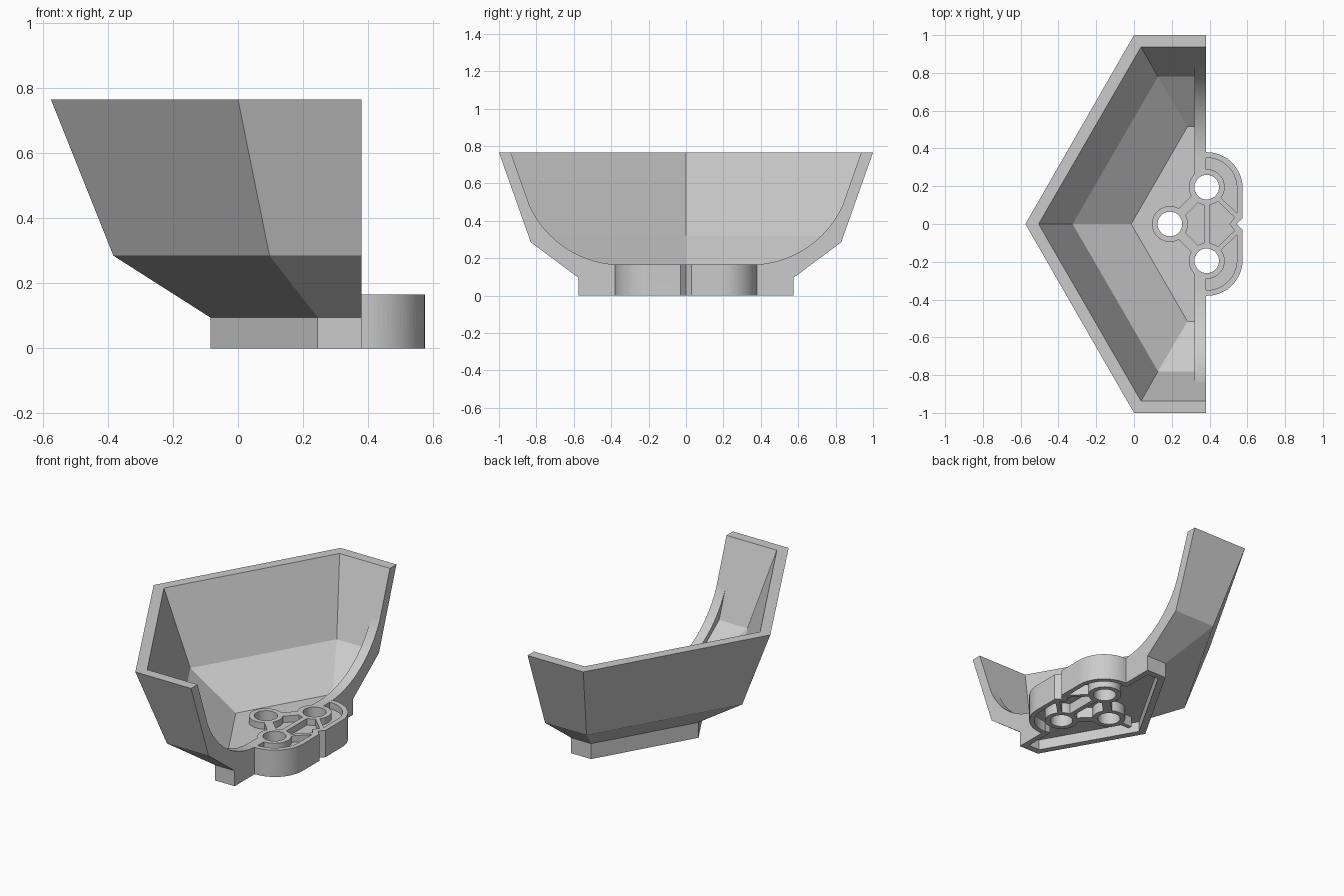
import bpy, bmesh
from math import sin, cos, pi, radians, hypot

if "Cube" in bpy.data.objects:
    bpy.data.objects.remove(bpy.data.objects["Cube"])

HEIGHT, FLOOR, CEIL, FACE = 0.165, 0.125, 0.065, 0.38
TUBES = [(0.19, 0), (0.385, 0.195), (0.385, -0.195)]


def finish(name, bm, smooth=False):
    bmesh.ops.recalc_face_normals(bm, faces=bm.faces)
    me = bpy.data.meshes.new(name)
    bm.to_mesh(me)
    bm.free()
    ob = bpy.data.objects.new(name, me)
    bpy.context.collection.objects.link(ob)
    if smooth:
        activate(ob)
        bpy.ops.object.shade_smooth_by_angle(angle=radians(30))
    return ob


def activate(ob):
    bpy.ops.object.select_all(action='DESELECT')
    ob.select_set(True)
    bpy.context.view_layer.objects.active = ob


def prism(bm, outline, lo, hi, axis='z'):
    """Extrude a 2D outline between lo and hi along z (xy outline) or x (yz outline)."""
    place = (lambda p, t: (p[0], p[1], t)) if axis == 'z' else (lambda p, t: (t, p[0], p[1]))
    a = [bm.verts.new(place(p, lo)) for p in outline]
    b = [bm.verts.new(place(p, hi)) for p in outline]
    bm.faces.new(a)
    bm.faces.new(b[::-1])
    for i in range(len(a)):
        j = (i + 1) % len(a)
        bm.faces.new((a[i], a[j], b[j], b[i]))


def arc(cx, cy, r, a0, a1, n):
    return [(cx + r * cos(radians(a0 + (a1 - a0) * i / n)),
             cy + r * sin(radians(a0 + (a1 - a0) * i / n))) for i in range(n + 1)]


def rib(bm, p, q, width, lo, hi, trim_p=0.0, trim_q=0.0):
    d = hypot(q[0] - p[0], q[1] - p[1])
    ux, uy = (q[0] - p[0]) / d, (q[1] - p[1]) / d
    h = width / 2
    x0, y0 = p[0] + ux * trim_p, p[1] + uy * trim_p
    x1, y1 = q[0] - ux * trim_q, q[1] - uy * trim_q
    prism(bm, [(x0 - uy * h, y0 + ux * h), (x1 - uy * h, y1 + ux * h),
               (x1 + uy * h, y1 - ux * h), (x0 + uy * h, y0 - ux * h)], lo, hi)


# Faceted half bowl: half-hexagon rings (z, half width, corner x, tip x)
rings = [(CEIL, 0.535, 0.268, -0.039), (0, 0.535, 0.268, -0.039),
         (0, 0.575, 0.245, -0.085), (0.095, 0.575, 0.245, -0.085),
         (0.285, 0.83, 0.097, -0.383), (0.765, 1.0, 0.0, -0.575),
         (0.765, 0.937, 0.037, -0.505), (0.32, 0.78, 0.127, -0.325),
         (FLOOR, 0.515, 0.283, -0.015)]
bm = bmesh.new()
loops = [[bm.verts.new((x, y, z)) for x, y in
          ((FACE, w), (c, w), (t, 0), (c, -w), (FACE, -w))] for z, w, c, t in rings]
for a, b in zip(loops, loops[1:]):
    for i in range(4):
        bm.faces.new((a[i], a[i + 1], b[i + 1], b[i]))
bm.faces.new(loops[0])
bm.faces.new(loops[-1])
bm.faces.new([l[0] for l in loops] + [l[-1] for l in reversed(loops)])
shell = finish("bowl_shell", bm)

# Curved sills along the open side
bm = bmesh.new()
curve = arc(0.345, 0.705, 0.54, -90, -19.8, 28)
profile = [(0.2, FLOOR), (0.2, HEIGHT)] + curve + [(0.785, 0.32), (0.52, FLOOR)]
for s in (1, -1):
    prism(bm, [(s * y, z) for y, z in profile], 0.32, FACE, 'x')
sills = finish("curved_sill", bm)

# Floor plate of the rounded lobe
outer = arc(0.385, 0.19, 0.19, 90, 0, 20) + [(0.575, 0.03), (0.545, 0)]
inner = arc(0.385, 0.19, 0.16, 90, 0, 20) + [(0.545, 0.05), (0.505, 0)]
outer = [(FACE, 0.38)] + outer
inner = [(FACE, 0.35)] + inner
bm = bmesh.new()
prism(bm, outer + [(x, -y) for x, y in outer[-2::-1]], CEIL, FLOOR)
plate = finish("lobe_floor", bm)

# Bore the pin holes through floor and sills
bm = bmesh.new()
for x, y in TUBES:
    prism(bm, arc(x, y, 0.08, 0, 352.5, 47), -0.1, 0.4)
cutter = finish("hole_cutter", bm)
cutter.hide_render = True
for ob in (shell, sills, plate):
    activate(ob)
    mod = ob.modifiers.new("holes", 'BOOLEAN')
    mod.operation, mod.solver, mod.object = 'DIFFERENCE', 'EXACT', cutter
    bpy.ops.object.modifier_apply(modifier=mod.name)
bpy.data.objects.remove(cutter)
activate(sills)
bpy.ops.object.shade_smooth_by_angle(angle=radians(15))

# Rim wall around the lobe
bm = bmesh.new()
for s in (1, -1):
    prism(bm, [(x, s * y) for x, y in outer + inner[::-1]], 0, HEIGHT)
finish("lobe_rim", bm, True)

# Base end walls closing the hollow foot
bm = bmesh.new()
for s in (1, -1):
    prism(bm, [(0.345, s * 0.345), (FACE, s * 0.345), (FACE, s * 0.555), (0.345, s * 0.555)], 0, 0.08)
finish("foot_end_wall", bm)

# Pin tubes
bm = bmesh.new()
n = 48
for x, y in TUBES:
    rows = [[bm.verts.new((x + r * cos(2 * pi * i / n), y + r * sin(2 * pi * i / n), z))
             for i in range(n)] for r, z in
            ((0.095, 0), (0.095, HEIGHT), (0.065, HEIGHT), (0.065, 0))]
    for k in range(4):
        a, b = rows[k], rows[(k + 1) % 4]
        for i in range(n):
            j = (i + 1) % n
            bm.faces.new((a[i], a[j], b[j], b[i]))
finish("pin_tube", bm, True)

# Stiffening ribs between tubes and rim
bm = bmesh.new()
for t in TUBES[1:]:
    s = 1 if t[1] > 0 else -1
    rib(bm, TUBES[0], t, 0.05, 0, HEIGHT, 0.08, 0.08)
    rib(bm, t, (0.555, s * 0.03), 0.025, 0, HEIGHT, 0.08, 0.01)
rib(bm, TUBES[1], TUBES[2], 0.03, 0, HEIGHT, 0.08, 0.08)
rib(bm, TUBES[0], (0.03, 0), 0.025, 0, 0.08, 0.08, 0)
finish("stiffening_ribs", bm)
